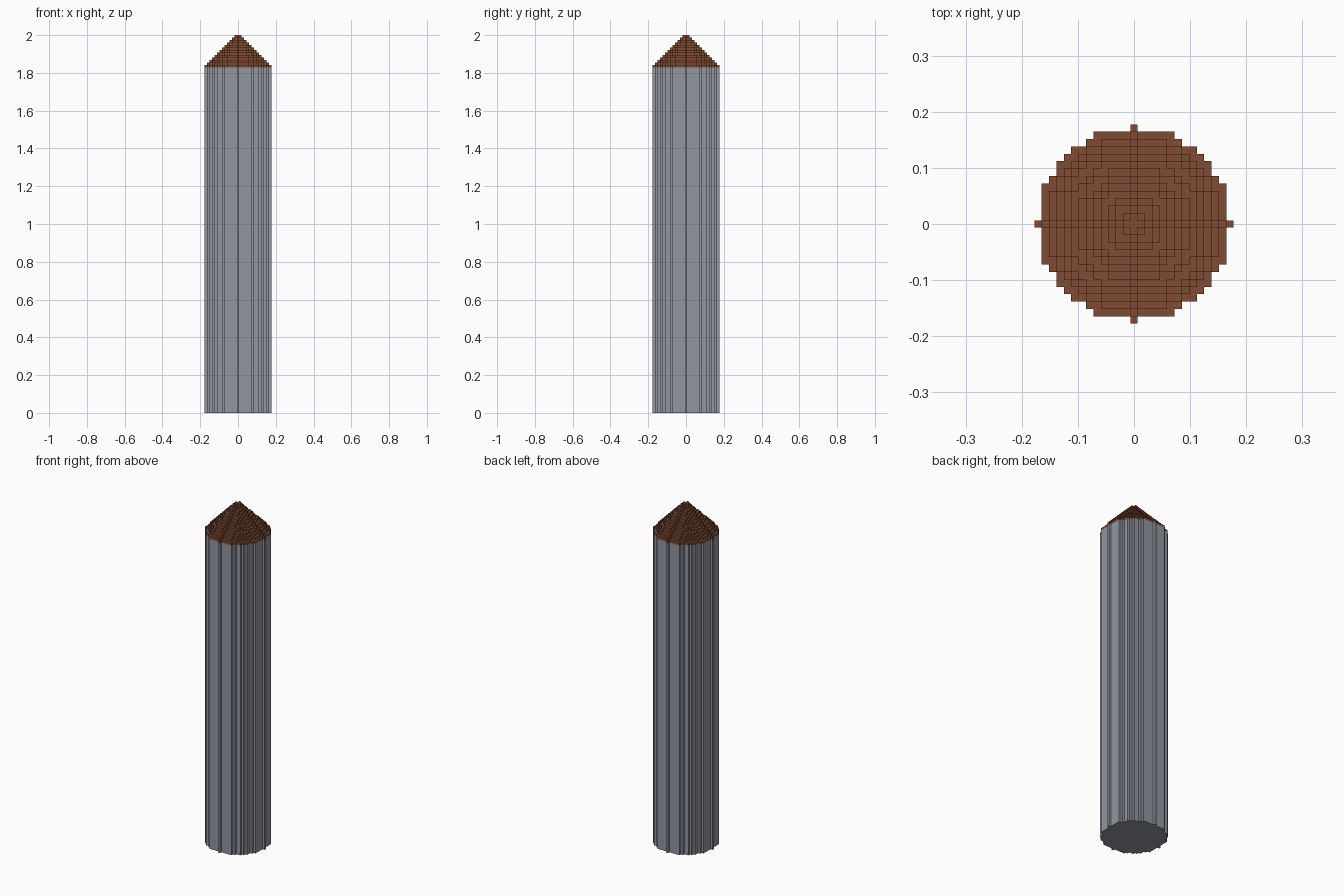
import bpy, bmesh, math

if "Cube" in bpy.data.objects:
    bpy.data.objects.remove(bpy.data.objects["Cube"])

LAYERS = 152            # total height in cells
R = 13                  # tower radius in cells
U = 2.0 / LAYERS        # cell size
BODY = LAYERS - R       # body height in cells


def srgb(r, g, b):
    f = lambda c: c / 12.92 if c <= 0.04045 else ((c + 0.055) / 1.055) ** 2.4
    return (f(r / 255), f(g / 255), f(b / 255), 1.0)


def material(name, colour):
    m = bpy.data.materials.new(name)
    m.diffuse_color = colour
    m.use_nodes = True
    m.node_tree.nodes["Principled BSDF"].inputs["Base Color"].default_value = m.diffuse_color
    return m


def disc(r):
    """Cells of a blocky disc with radius r."""
    return {(x, y) for x in range(-r, r + 1) for y in range(-r, r + 1)
            if x * x + y * y <= r * r}


def add_face(bm, pts):
    bm.faces.new([bm.verts.new((x * U, y * U, z * U)) for x, y, z in pts])


def add_layer(bm, cells, z0, z1, above=frozenset(), bottom=False):
    """Outer walls of a layer, plus its exposed top and optional bottom."""
    h = 0.5
    for x, y in cells:
        for dx, dy in ((1, 0), (0, 1), (-1, 0), (0, -1)):
            if (x + dx, y + dy) not in cells:
                ax, ay = x + h * (dx + dy), y + h * (dy - dx)
                bx, by = x + h * (dx - dy), y + h * (dy + dx)
                add_face(bm, [(ax, ay, z0), (bx, by, z0), (bx, by, z1), (ax, ay, z1)])
        quad = [(x - h, y - h), (x + h, y - h), (x + h, y + h), (x - h, y + h)]
        if (x, y) not in above:
            add_face(bm, [(a, b, z1) for a, b in quad])
        if bottom:
            add_face(bm, [(a, b, z0) for a, b in reversed(quad)])


def finish(bm, name, mat):
    bmesh.ops.remove_doubles(bm, verts=bm.verts, dist=U * 0.01)
    bmesh.ops.dissolve_limit(bm, angle_limit=math.radians(1),
                             verts=bm.verts, edges=bm.edges)
    me = bpy.data.meshes.new(name)
    bm.to_mesh(me)
    bm.free()
    me.materials.append(mat)
    ob = bpy.data.objects.new(name, me)
    bpy.context.collection.objects.link(ob)


# Tower body: one tall blocky cylinder, open under the roof
bm = bmesh.new()
add_layer(bm, disc(R), 0, BODY, above=disc(R), bottom=True)
finish(bm, "tower_body", material("stone grey", srgb(146, 150, 160)))

# Stepped cone roof: each layer is one cell smaller in radius
bm = bmesh.new()
for i in range(R):
    r = R - i
    above = disc(r - 1) if r > 1 else frozenset()
    add_layer(bm, disc(r), BODY + i, BODY + i + 1, above)
finish(bm, "stepped_roof", material("roof brown", srgb(128, 76, 52)))
